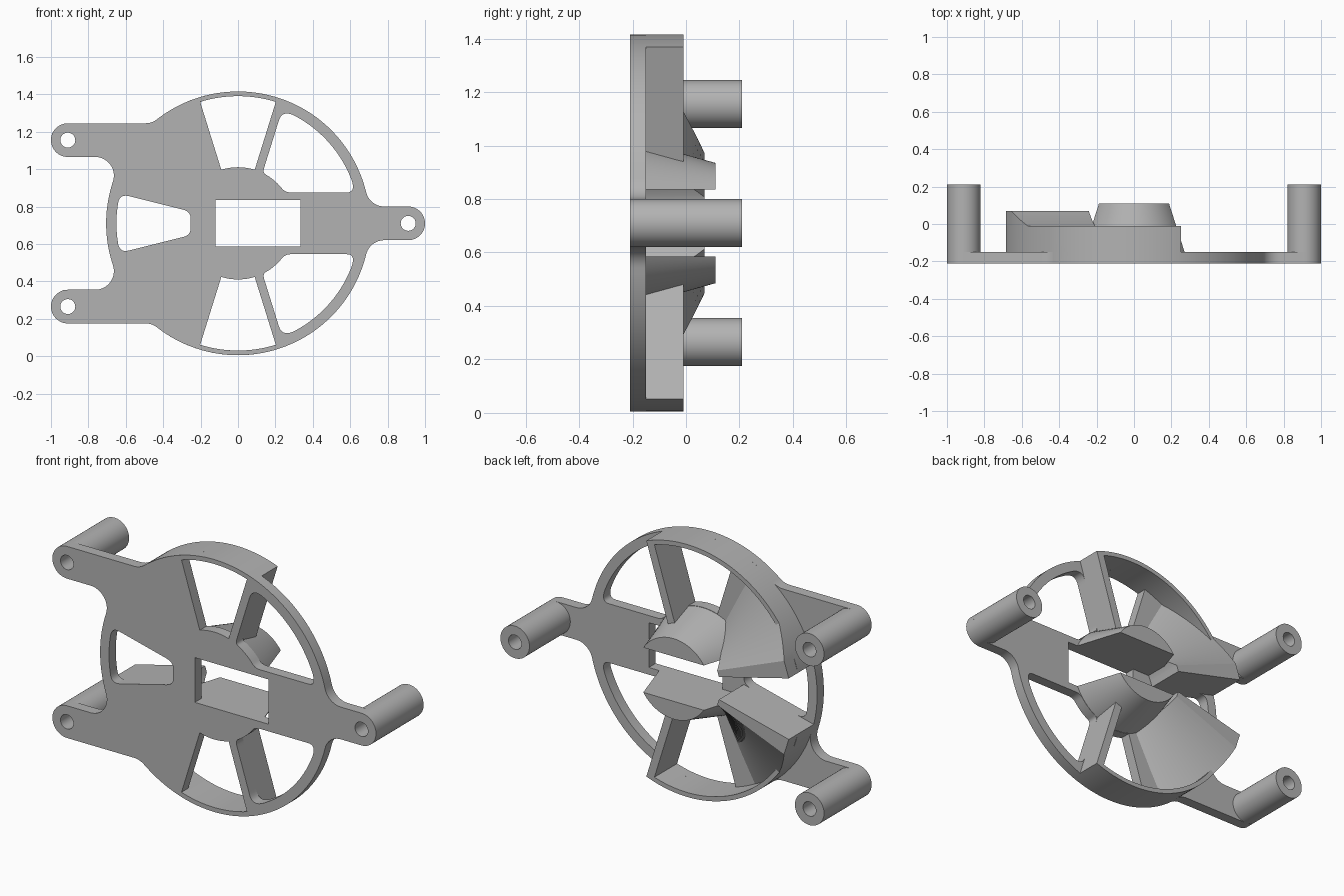
import bpy, bmesh, math
from mathutils import Vector, Matrix

if "Cube" in bpy.data.objects:
    bpy.data.objects.remove(bpy.data.objects["Cube"])

CZ, R = 0.71, 0.705                   # ring centre height and outer radius
FRONT, PLATE, RIM = -0.21, -0.15, -0.01
EDGE, RAMP_END = 107.3, 166.0         # angles of top window edge and ramp end

grey = bpy.data.materials.new("matte grey")
grey.diffuse_color = (0.45, 0.45, 0.45, 1)
grey.use_nodes = True
grey.node_tree.nodes["Principled BSDF"].inputs["Base Color"].default_value = grey.diffuse_color


def arc(r, a0, a1, c=(0, 0), step=2.0):
    n = max(2, math.ceil(abs(a1 - a0) / step))
    return [(c[0] + r * math.cos(math.radians(a0 + (a1 - a0) * i / n)),
             c[1] + r * math.sin(math.radians(a0 + (a1 - a0) * i / n))) for i in range(n + 1)]


def line(p, q, n=24):
    return [tuple(Vector(p).lerp(Vector(q), i / n)) for i in range(n + 1)]


def flip(pts):
    return [(x, -w) for x, w in reversed(pts)]


def rounded(sides, radii):
    """Join sides into a loop; radii[i] rounds the end of side i."""
    loop, n = [], len(sides)
    for i, s in enumerate(sides):
        a, b = Vector(s[0]), Vector(s[-1])
        loop += [p for p in s if (Vector(p) - a).length >= radii[i - 1] - 1e-6
                 and (Vector(p) - b).length >= radii[i] + 1e-6]
        if radii[i] > 0:
            nxt = sides[(i + 1) % n]
            q = next(Vector(p) for p in nxt if (Vector(p) - b).length >= radii[i])
            p0 = Vector(loop[-1])
            for k in range(1, 7):
                t = k / 7
                loop.append(tuple(p0 * (1 - t) ** 2 + b * 2 * t * (1 - t) + q * t * t))
    return loop


def finish(name, bm):
    bmesh.ops.remove_doubles(bm, verts=bm.verts, dist=0.0002)
    bmesh.ops.recalc_face_normals(bm, faces=bm.faces)
    me = bpy.data.meshes.new(name)
    bm.to_mesh(me)
    bm.free()
    me.materials.append(grey)
    ob = bpy.data.objects.new(name, me)
    bpy.context.collection.objects.link(ob)
    bpy.ops.object.select_all(action='DESELECT')
    bpy.context.view_layer.objects.active = ob
    ob.select_set(True)
    bpy.ops.object.shade_smooth_by_angle(angle=math.radians(30))
    return ob


def prism(name, loops, y0, y1):
    """Extrude nested loops drawn in the x/z plane from y0 to y1."""
    cu = bpy.data.curves.new(name, 'CURVE')
    cu.dimensions, cu.fill_mode, cu.extrude = '2D', 'BOTH', (y1 - y0) / 2
    for pts in loops:
        sp = cu.splines.new('POLY')
        sp.points.add(len(pts) - 1)
        for p, (x, w) in zip(sp.points, pts):
            p.co = (x, w, 0, 1)
        sp.use_cyclic_u = True
    tmp = bpy.data.objects.new(name + " outline", cu)
    bpy.context.collection.objects.link(tmp)
    me = bpy.data.meshes.new_from_object(tmp.evaluated_get(bpy.context.evaluated_depsgraph_get()))
    bpy.data.objects.remove(tmp)
    bm = bmesh.new()
    bm.from_mesh(me)
    bpy.data.meshes.remove(me)
    bm.transform(Matrix.Translation((0, (y0 + y1) / 2, CZ)) @ Matrix.Rotation(math.pi / 2, 4, 'X'))
    return finish(name, bm)


def strip(name, sections):
    """Solid skinned through a row of equal closed cross-sections."""
    bm = bmesh.new()
    rows = [[bm.verts.new(p) for p in s] for s in sections]
    n = len(rows[0])
    for a, b in zip(rows, rows[1:]):
        for i in range(n):
            j = (i + 1) % n
            bm.faces.new((a[i], a[j], b[j], b[i]))
    bm.faces.new(rows[0])
    bm.faces.new(rows[-1])
    return finish(name, bm)


# plate outline: ring with three lugs blended by fillets
F = 0.1


def blend(w, sign):
    return (sign * math.sqrt((R + F) ** 2 - w * w), w)


def ang(p):
    return math.degrees(math.atan2(p[1], p[0]))


f1, f2, f3 = blend(0.19, 1), blend(0.635, -1), blend(0.255, -1)
half = (arc(0.09, 0, 90, (0.91, 0), 8) + arc(F, 270, 180 + ang(f1), f1, 8)
        + arc(R, ang(f1), ang(f2))[1:-1] + arc(F, ang(f2) - 180, -90, f2, 8)
        + arc(0.09, 90, 270, (-0.91, 0.445), 8) + arc(F, 90, ang(f3) - 180, f3, 8)
        + arc(R, ang(f3), 180)[1:])
outline = half + flip(half)[1:-1]

# windows
A = 180 - EDGE
top_win = arc(0.68, A, EDGE) + arc(0.30, EDGE, A)
left_win = rounded([arc(0.65, RAMP_END, 360 - RAMP_END),
                    line(arc(0.65, 194, 195)[0], arc(0.255, 194, 195)[0]),
                    arc(0.255, 194, 166),
                    line(arc(0.255, 166, 165)[0], arc(0.65, 166, 165)[0])],
                   [0.045, 0.04, 0.04, 0.045])


def side_ang(r):                      # right flank of the spoke
    return A - math.degrees(math.asin(0.045 / r))


o = arc(0.65, math.degrees(math.asin(0.165 / 0.65)), side_ang(0.65))
h = arc(0.30, side_ang(0.30), math.degrees(math.asin(0.165 / 0.30)))
right_win = rounded([o, line(o[-1], h[0]), h, line(h[-1], o[0])], [0.045, 0.02, 0.03, 0.045])
slot = [(-0.12, -0.125), (0.335, -0.125), (0.335, 0.125), (-0.12, 0.125)]
lugs = [(-0.91, 0.445), (-0.91, -0.445), (0.91, 0)]
bores = [arc(0.04, 0, 350, c, 10) for c in lugs]
prism("plate", [outline, top_win, flip(top_win), left_win, right_win, flip(right_win), slot] + bores,
      FRONT, PLATE)

# hollow standoff posts
for i, c in enumerate(lugs):
    prism("post_%d" % (i + 1), [arc(0.09, 0, 352, c, 8), bores[i]], PLATE, 0.21)

# raised rim with spoke, hub block and ramp, above and below
rim = (arc(R, side_ang(R), RAMP_END) + arc(0.68, RAMP_END, A)
       + [arc(0.25, A, A + 1)[0], arc(0.25, side_ang(0.25), A)[0]])


def hub_section(r, y, s):
    a = math.degrees(math.asin(0.125 / r))
    return [(x, y, CZ + s * w) for x, w in arc(r, a, 180 - a, step=(180 - 2 * a) / 40 + 1e-6)]


def ramp_section(a, s):
    y = min(0.07, max(-0.19, FRONT + 0.28 * (a - EDGE) / 51))
    c, d = math.cos(math.radians(a)), s * math.sin(math.radians(a))
    return [(r * c, yy, CZ + r * d) for r, yy in ((0.26, -0.2), (R, -0.2), (R, y), (0.26, y))]


for s, word in ((1, "upper"), (-1, "lower")):
    prism(word + "_rim_and_spoke", [rim if s > 0 else flip(rim)], PLATE, RIM)
    strip(word + "_hub_block", [hub_section(0.298, PLATE, s), hub_section(0.225, 0.11, s)])
    steps = [EDGE + 51 * i / 30 for i in range(31)] + [RAMP_END]
    strip(word + "_ramp", [ramp_section(a, s) for a in steps])
